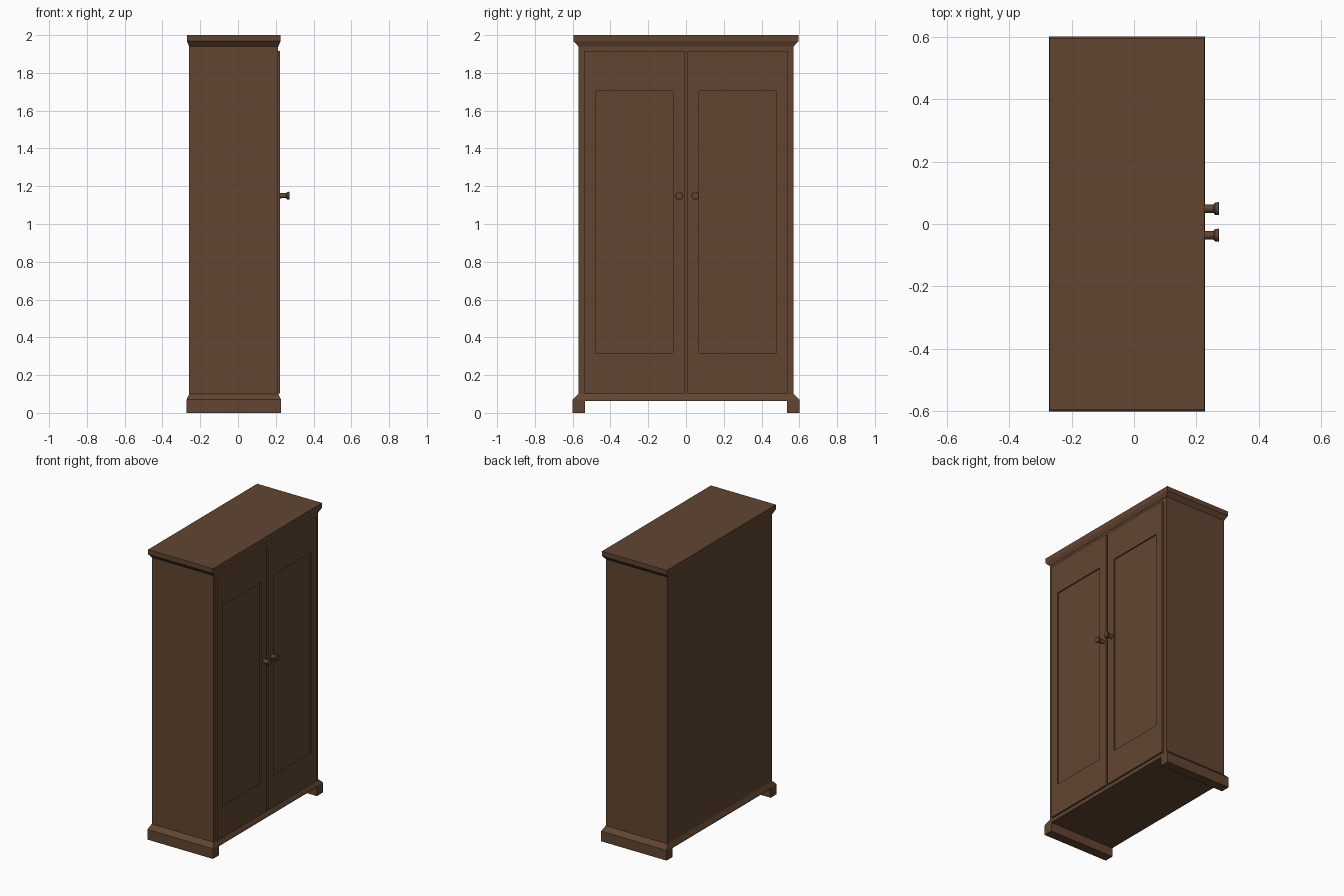
import bpy, bmesh, math
from mathutils import Vector

cube = bpy.data.objects.get("Cube")
if cube:
    bpy.data.objects.remove(cube, do_unlink=True)

wood = bpy.data.materials.new("dark_brown_wood")
color = (0.122, 0.060, 0.031, 1)
wood.use_nodes = True
wood.diffuse_color = color
bsdf = wood.node_tree.nodes["Principled BSDF"]
bsdf.inputs["Base Color"].default_value = color
bsdf.inputs["Roughness"].default_value = 0.7


def loft(name, loops):
    """Bridge successive closed loops of points and cap both ends."""
    bm = bmesh.new()
    rows = [[bm.verts.new(p) for p in loop] for loop in loops]
    n = len(rows[0])
    for a, b in zip(rows, rows[1:]):
        for i in range(n):
            j = (i + 1) % n
            bm.faces.new((a[i], a[j], b[j], b[i]))
    bm.faces.new(rows[0][::-1])
    bm.faces.new(rows[-1])
    bmesh.ops.recalc_face_normals(bm, faces=bm.faces)
    mesh = bpy.data.meshes.new(name)
    bm.to_mesh(mesh)
    bm.free()
    mesh.materials.append(wood)
    obj = bpy.data.objects.new(name, mesh)
    bpy.context.collection.objects.link(obj)
    return obj


def flat(x0, x1, y0, y1, z):
    """Horizontal rectangle at height z."""
    return [(x0, y0, z), (x1, y0, z), (x1, y1, z), (x0, y1, z)]


def upright(x, y0, y1, z0, z1):
    """Vertical rectangle at depth x."""
    return [(x, y0, z0), (x, y1, z0), (x, y1, z1), (x, y0, z1)]


def sym(x0, x1, half, z):
    return flat(x0, x1, -half, half, z)


BACK, FRONT, SIDE = -0.259, 0.211, 0.57

# Carcass
loft("carcass", [sym(BACK, FRONT, SIDE, 0.09), sym(BACK, FRONT, SIDE, 1.95)])

# Cornice with sloped underside
loft("cornice", [sym(BACK, FRONT + 0.002, SIDE, 1.94),
                 sym(-0.27, 0.226, 0.595, 1.968),
                 sym(-0.27, 0.226, 0.595, 2.0)])

# Plinth with sloped top
loft("plinth", [sym(-0.272, 0.228, 0.6, 0.062),
                sym(-0.272, 0.228, 0.6, 0.07),
                sym(BACK, FRONT + 0.003, SIDE, 0.10)])

# Side runners that carry the plinth
for s, side in ((-1, "right"), (1, "left")):
    y0, y1 = sorted((s * 0.535, s * 0.6))
    loft(side + "_foot", [flat(-0.272, 0.228, y0, y1, 0),
                          flat(-0.272, 0.228, y0, y1, 0.062)])

# Doors with recessed panels
for s, side in ((-1, "right"), (1, "left")):
    y0, y1 = sorted((s * 0.007, s * 0.54))
    p0, p1 = sorted((s * 0.07, s * 0.48))
    face = 0.223
    loft(side + "_door", [upright(FRONT - 0.005, y0, y1, 0.102, 1.915),
                          upright(face, y0, y1, 0.102, 1.915),
                          upright(face, p0, p1, 0.317, 1.703),
                          upright(face - 0.008, p0, p1, 0.317, 1.703)])

# Turned knobs: distance from the front and radius
profile = [(0.22, 0.014), (0.254, 0.013), (0.26, 0.02), (0.27, 0.021), (0.272, 0.019)]
for y, side in ((-0.036, "right"), (0.049, "left")):
    center = Vector((0, y, 1.15))
    loops = []
    for x, r in profile:
        angles = [math.tau * i / 20 for i in range(20)]
        loops.append([center + Vector((x, r * math.cos(a), r * math.sin(a))) for a in angles])
    knob = loft(side + "_knob", loops)
    bpy.ops.object.select_all(action="DESELECT")
    knob.select_set(True)
    bpy.context.view_layer.objects.active = knob
    bpy.ops.object.shade_smooth_by_angle(angle=math.radians(30))
